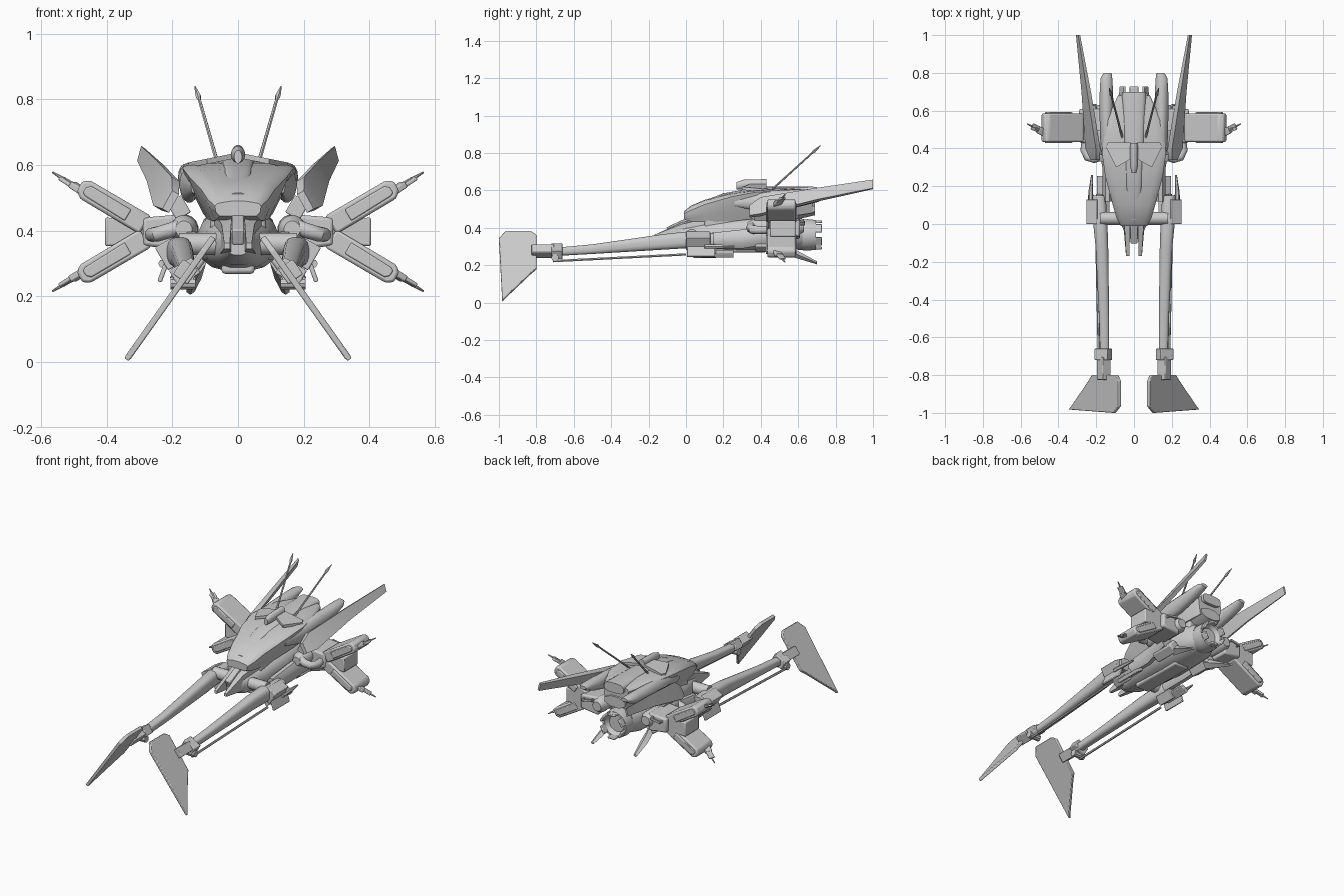
import bpy, bmesh, math
from mathutils import Vector as V, Matrix, Euler


def finish(name, bm, mirror, bevel=0.0, angle=35):
    bmesh.ops.recalc_face_normals(bm, faces=bm.faces)
    me = bpy.data.meshes.new(name)
    bm.to_mesh(me)
    bm.free()
    me.shade_smooth()
    me.set_sharp_from_angle(angle=math.radians(angle))
    ob = bpy.data.objects.new(name, me)
    bpy.context.collection.objects.link(ob)
    if bevel:
        b = ob.modifiers.new("bevel", 'BEVEL')
        b.width, b.segments = bevel, 2
    if mirror:
        ob.modifiers.new("mirror", 'MIRROR')
    return ob


def loft(name, rings, mirror=True, bevel=0.0):
    bm = bmesh.new()
    vs = [[bm.verts.new(p) for p in r] for r in rings]
    n = len(rings[0])
    for a, b in zip(vs, vs[1:]):
        for i in range(n):
            j = (i + 1) % n
            bm.faces.new((a[i], a[j], b[j], b[i]))
    bm.faces.new(vs[0])
    bm.faces.new(vs[-1])
    return finish(name, bm, mirror, bevel)


def oval(y, cx, cz, hw, hh, n=16, p=1.0):
    out = []
    for i in range(n):
        t = 2 * math.pi * (i + 0.5) / n
        c, s = math.cos(t), math.sin(t)
        out.append((cx + hw * math.copysign(abs(c) ** p, c), y, cz + hh * math.copysign(abs(s) ** p, s)))
    return out


def ovals(name, secs, mirror=True, n=16, p=1.0):
    return loft(name, [oval(*s, n=n, p=p) for s in secs], mirror)


def box(name, c, size, rot=(0, 0, 0), mirror=True, bevel=0.004):
    bm = bmesh.new()
    m = Matrix.LocRotScale(V(c), Euler([math.radians(a) for a in rot]), V(size))
    bmesh.ops.create_cube(bm, size=1, matrix=m)
    return finish(name, bm, mirror, bevel)


def tube(name, path, radii, n=10, mirror=True):
    path = [V(p) for p in path]
    if not isinstance(radii, (list, tuple)):
        radii = [radii] * len(path)
    rings = []
    for i, p in enumerate(path):
        d = path[min(i + 1, len(path) - 1)] - path[max(i - 1, 0)]
        q = d.to_track_quat('Z', 'Y')
        rings.append([p + q @ V((math.cos(a), math.sin(a), 0)) * radii[i]
                      for a in (2 * math.pi * k / n for k in range(n))])
    return loft(name, rings, mirror)


def prism_xz(name, pts, y0, y1, bevel=0.0, mirror=True):
    return loft(name, [[(x, y, z) for x, z in pts] for y in (y0, y1)], mirror, bevel)


# Front steering fins: side profile leaned outwards
prof = [(-1, .34), (-.965, .38), (-.83, .38), (-.8, .36), (-.8, .18), (-.83, .155), (-.97, .022), (-.982, .006)]
fx = lambda z: .345 - z * .71
loft("front_fin", [[(fx(z) + s, y, z + s * .65) for y, z in prof] for s in (-.008, .008)], bevel=.004)

# Fin joints, booms and control rods
box("fin_joint", (.16, -.765, .275), (.055, .12, .055), (0, -35, 0))
box("fin_clamp", (.162, -.69, .275), (.08, .06, .055), (0, 30, 0))
tube("joint_pin", [(.13, -.7, .24), (.205, -.7, .24)], .02)
ovals("boom", [(-.72, .155, .27, .024, .022), (-.5, .158, .286, .027, .026), (-.12, .17, .325, .034, .042),
               (0, .178, .335, .038, .045), (.15, .185, .335, .036, .038)], p=.7)
tube("control_rod", [(.185, -.71, .222), (.2, 0, .258)], .007, 6)

# Boom root hardware
box("boom_clamp", (.205, .065, .33), (.065, .13, .08), (0, 30, 0))
box("outer_plate", (.228, .08, .275), (.014, .15, .065), (0, -20, 0))
tube("outer_spike", [(.23, .1, .3), (.228, .18, .3), (.222, .26, .3)], [.013, .012, .005], 6)
box("lower_slab", (.17, .17, .262), (.05, .17, .022), (0, 30, 0))
box("root_block", (.165, .1, .275), (.05, .12, .06), (0, -35, 0))
tube("cross_bar", [(-.18, .03, .36), (.18, .03, .36)], .034, 14, mirror=False)
ovals("side_arm", [(.12, .14, .33, .03, .045), (.3, .14, .34, .03, .055), (.48, .16, .37, .04, .055)], n=8)

# Lower hull and nose
ovals("lower_hull", [(-.08, 0, .36, .035, .035), (0, 0, .355, .07, .06), (.12, 0, .36, .105, .078),
                     (.3, 0, .368, .125, .092), (.55, 0, .375, .12, .097), (.63, 0, .37, .08, .078)],
      mirror=False, p=.8)
loft("nose_prong", [[(.025, -.17, .345), (.042, -.17, .345), (.042, -.17, .362), (.025, -.17, .362)],
                    [(.02, -.02, .33), (.055, -.02, .33), (.05, -.02, .42), (.02, -.02, .43)],
                    [(.02, .1, .34), (.075, .1, .34), (.07, .1, .45), (.02, .1, .45)]])
box("nose_block", (0, -.04, .405), (.036, .12, .05), (25, 0, 0), mirror=False)
box("keel", (0, .25, .284), (.1, .36, .03), mirror=False, bevel=.01)


# Upper hull: faceted shell, widest at the shoulder
def hull(y, zt, w, zs, wb, zb):
    half = [(.3 * w, zt), (.7 * w, zt - .004), (.92 * w, (zt + zs) / 2), (w, zs),
            (w * .96, zs - .02), ((w + wb) * .5, (zs + zb) * .5 - .008), (wb, zb)]
    return [(x, y, z) for x, z in half] + [(-x, y, z) for x, z in reversed(half)]


loft("upper_hull", [hull(*s) for s in [
    (-.01, .49, .07, .475, .055, .445), (.03, .52, .092, .495, .068, .432), (.1, .55, .112, .525, .08, .43),
    (.25, .588, .152, .568, .092, .435), (.38, .606, .17, .592, .105, .45), (.55, .612, .145, .597, .1, .46),
    (.68, .605, .085, .58, .07, .48)]], mirror=False)
ovals("centre_spine", [(.02, 0, .495, .025, .02), (.2, 0, .565, .042, .02), (.4, 0, .598, .05, .022),
                       (.7, 0, .59, .065, .03)], mirror=False, p=.6)
ovals("hull_pod", [(.26, .135, .535, .008, .02), (.4, .148, .54, .03, .055), (.58, .145, .556, .038, .05),
                   (.7, .146, .572, .036, .036), (.77, .146, .585, .032, .022), (.8, .14, .592, .022, .01)])
box("hull_neck", (0, .35, .44), (.17, .5, .08), mirror=False, bevel=.01)

# Raised deck on top: pair of sloping plates and a central bump
deck = [(.015, .345), (.095, .3), (.115, .34), (.15, .41), (.135, .435), (.015, .43)]
loft("deck_plate", [[(x, y, h - x * .2) for x, y in deck] for h in (.622, .638)])
ovals("deck_bump", [(.27, 0, .625, .012, .02), (.31, 0, .632, .022, .026), (.43, 0, .635, .02, .026)],
      mirror=False)
tube("antenna", [(.062, .46, .605), (.118, .675, .8), (.121, .685, .81), (.131, .72, .84)],
     [.006, .005, .009, .002], 6)

# Long swept rear blades
loft("rear_blade", [[(x, y, z), (x2, y2, z2), (x2 + .02 * t, y2, z2 + .012 * t), (x + .02 * t, y, z + .012 * t)]
                    for x, y, z, x2, y2, z2, t in [
    (.18, .34, .51, .21, .34, .455, 1), (.178, .40, .55, .234, .40, .462, 1.2),
    (.228, .7, .602, .258, .7, .54, 1), (.285, 1, .652, .297, 1, .607, .5)]])
box("blade_mount", (.18, .43, .47), (.05, .13, .06), (0, 30, 0))

# Shoulder engines and looped pipes
ovals("shoulder_drum", [(.33, .165, .405, .025, .025), (.36, .165, .405, .042, .042), (.6, .165, .405, .045, .045),
                        (.63, .165, .405, .028, .028)])
tube("looped_pipe", [(.16, .39, .42), (.175, .355, .415), (.21, .345, .4), (.245, .355, .39), (.262, .39, .388),
                     (.255, .46, .39)], [.02, .022, .023, .023, .022, .02], 12)
tube("rear_pipe", [(.2, .58, .43), (.205, .63, .43), (.26, .63, .42), (.27, .57, .42)], .008, 8)

# Crossed gun wings: upper and lower arms about a middle web
prism_xz("wing_root", [(.17, .45), (.29, .44), (.29, .355), (.17, .34)], .43, .61, .01)
prism_xz("wing_web", [(.27, .435), (.405, .44), (.405, .353), (.27, .36)], .45, .585, .006)
arm = [(.265, .445), (.45, .553), (.475, .55), (.49, .522), (.482, .498), (.30, .39)]
slot = [(.325, .464), (.445, .535), (.462, .532), (.472, .516), (.465, .505), (.345, .43)]
for tag, s in (("upper", 1), ("lower", -1)):
    flip = lambda z: .397 + s * (z - .397)
    prism_xz(tag + "_wing_arm", [(x, flip(z)) for x, z in arm], .435, .585, .008)
    prism_xz(tag + "_wing_panel", [(x, flip(z)) for x, z in slot], .428, .592, .004)
    box(tag + "_gun_block", (.488, .49, flip(.53)), (.045, .04, .02), (0, -30 * s, 25))
    box(tag + "_gun_body", (.52, .508, flip(.548)), (.05, .035, .012), (0, -30 * s, 25))
    tube(tag + "_gun", [(.5, .495, flip(.538)), (.535, .515, flip(.56)), (.565, .53, flip(.578))],
         [.009, .006, .003], 8)

# Rear engine with toothed rim
ring = lambda y, r: (y, 0, .362, r, r)
ovals("rear_engine", [ring(.56, .06), ring(.6, .08), ring(.65, .085), ring(.695, .08), ring(.695, .066),
                      ring(.67, .05)], mirror=False, n=24)
for k in range(6):
    a = math.radians(60 * k + 30)
    box("engine_tooth", (.07 * math.cos(a), .7, .362 + .07 * math.sin(a)), (.014, .055, .048),
        (0, -math.degrees(a), 0), mirror=False)
ovals("tail_block", [(.55, 0, .49, .1, .06), (.69, 0, .5, .075, .035)], mirror=False, n=8)

# Small rear stabilisers pointing down
loft("stabiliser", [[(x - w, y, z), (x, y, z - h), (x + w, y, z), (x, y, z + h)] for x, y, z, w, h in
                    [(.12, .5, .3, .022, .035), (.135, .6, .255, .024, .02), (.145, .7, .213, .012, .008)]])
box("belly_pack", (.135, .45, .31), (.06, .16, .06), (0, -35, 0), bevel=.008)
